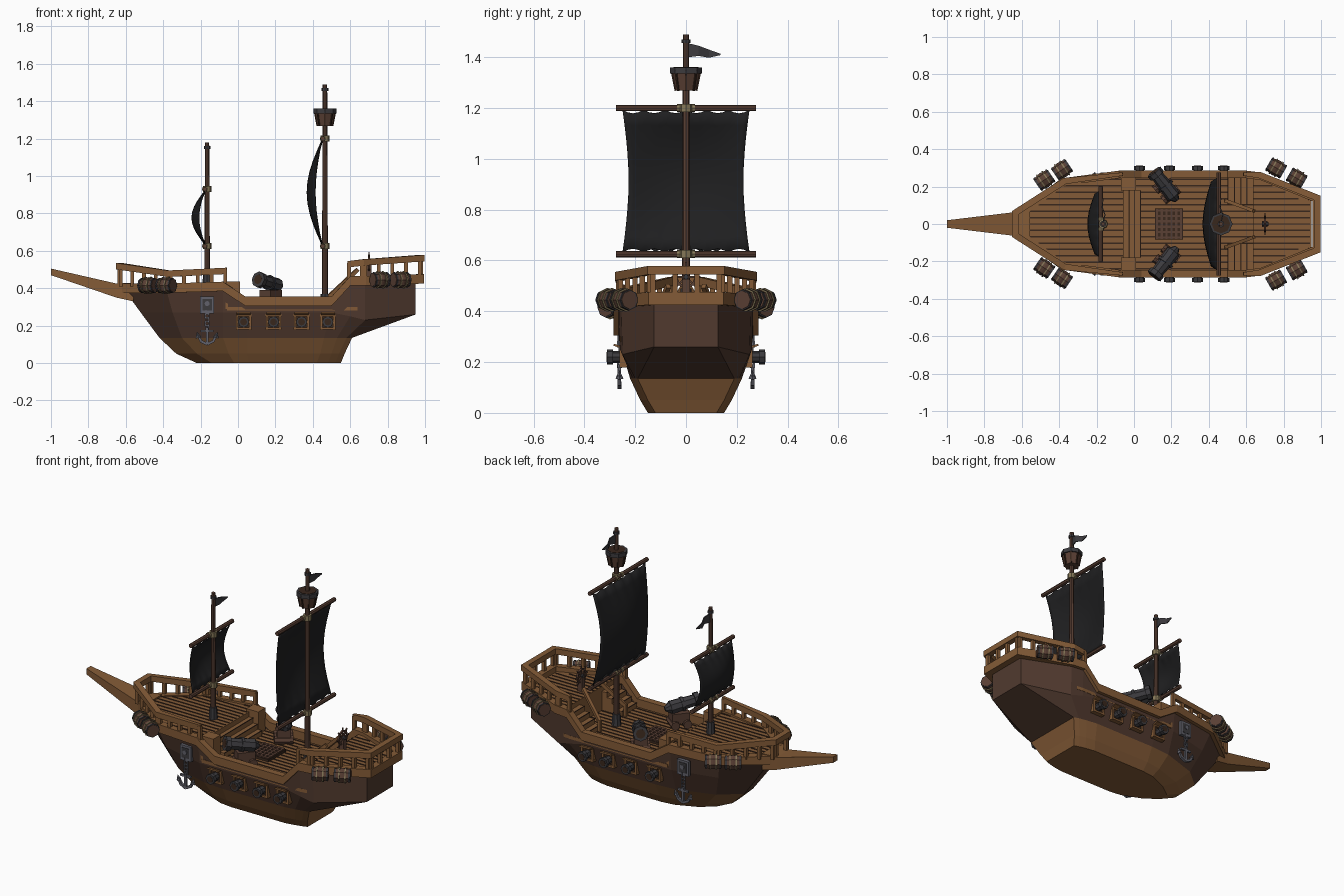
import bpy, bmesh
from math import sin, cos, pi
from mathutils import Vector, Matrix

if "Cube" in bpy.data.objects:
    bpy.data.objects.remove(bpy.data.objects["Cube"])


def material(name, *rgb):
    m = bpy.data.materials.new(name)
    m.use_nodes = True
    m.diffuse_color = (*rgb, 1)
    shader = next(n for n in m.node_tree.nodes if n.type == 'BSDF_PRINCIPLED')
    shader.inputs["Base Color"].default_value = (*rgb, 1)
    return m


light = material("light wood", .23, .105, .038)
dark = material("dark hull wood", .082, .042, .028)
brown = material("mast wood", .1, .05, .034)
seam = material("plank seam", .04, .02, .012)
iron = material("black iron", .045, .043, .048)
steel = material("grey steel", .12, .12, .145)
cloth = material("black cloth", .014, .014, .015)
rope = material("rope", .24, .19, .1)


def finish(name, bm, *mats, smooth=False):
    bmesh.ops.recalc_face_normals(bm, faces=bm.faces)
    mesh = bpy.data.meshes.new(name)
    for f in bm.faces:
        f.smooth = smooth
    bm.to_mesh(mesh)
    bm.free()
    for m in mats:
        mesh.materials.append(m)
    ob = bpy.data.objects.new(name, mesh)
    bpy.context.scene.collection.objects.link(ob)
    return ob


def paint(verts, mat):
    for v in verts:
        for f in v.link_faces:
            f.material_index = mat


def box(bm, center, size, mat=0, rot=Matrix()):
    m = Matrix.Translation(center) @ rot @ Matrix.Diagonal((*size, 1))
    paint(bmesh.ops.create_cube(bm, size=1, matrix=m)["verts"], mat)


def aim(a, b):
    a, b = Vector(a), Vector(b)
    d = b - a
    return (a + b) / 2, d.length, d.to_track_quat('Z', 'Y').to_matrix().to_4x4()


def beam(bm, a, b, w, h, mat=0):
    mid, length, rot = aim(a, b)
    box(bm, mid, (w, h, length), mat, rot)


def tube(bm, a, b, r1, r2=None, mat=0, sides=8):
    mid, length, rot = aim(a, b)
    r = bmesh.ops.create_cone(bm, cap_ends=True, segments=sides, radius1=r1, radius2=r2 or r1,
                              depth=length, matrix=Matrix.Translation(mid) @ rot)
    paint(r["verts"], mat)


def skin(bm, rings, closed=False, caps=(True, True), mat=lambda i: 0):
    vs = [[bm.verts.new(p) for p in ring] for ring in rings]
    n = len(vs[0])
    for i in range(len(vs) if closed else len(vs) - 1):
        lo, hi = vs[i], vs[(i + 1) % len(vs)]
        for j in range(n):
            k = (j + 1) % n
            bm.faces.new((lo[j], lo[k], hi[k], hi[j])).material_index = mat(i)
    if not closed:
        for ring, cap in zip((vs[0], vs[-1]), caps):
            if cap:
                bm.faces.new(ring)


def both_sides(pts):
    return [Vector(p) for p in pts] + [Vector((x, -y, z)) for x, y, z in reversed(pts)]


def sweep(bm, path, inner, outer, lo, hi, closed):
    """Rectangular moulding along a level path, mitred at the corners."""
    rings, n = [], len(path)
    for i, p in enumerate(path):
        before = path[i - 1] if closed or i else None
        after = path[(i + 1) % n] if closed or i < n - 1 else None
        ns = [Vector((a.y - b.y, b.x - a.x, 0)).normalized()
              for a, b in ((before, p), (p, after)) if a and b]
        out = sum(ns, Vector()) / (1 + ns[0].dot(ns[-1]))
        rings.append([p + out * o + Vector((0, 0, z))
                      for o, z in ((inner, lo), (outer, lo), (outer, hi), (inner, hi))])
    skin(bm, rings, closed)


# Hull lofted from the flat keel up to the sheer line
top = list(zip((-.6, -.38, -.08, .04, .5, .6, .68, .95),
               (.06, .225, .265, .265, .265, .265, .255, .125),
               (.38, .38, .39, .31, .31, .42, .42, .43)))
rows = [
    ((-.22, -.14, -.02, .06, .42, .48, .52, .55), (.03, .09, .14, .15, .15, .14, .13, .12), [0] * 8),
    ((-.33, -.22, -.05, .05, .44, .5, .54, .57), (.03, .11, .165, .18, .18, .17, .16, .15), [.05] * 8),
    ((-.42, -.3, -.08, .05, .46, .53, .58, .61), (.04, .14, .21, .22, .22, .21, .2, .19), [.135] * 8),
    ((-.52, -.35, -.08, .04, .5, .6, .68, .95), (.05, .19, .255, .26, .26, .26, .25, .125),
     [.27] * 5 + [.25, .23, .26])]
bm = bmesh.new()
skin(bm, [both_sides(list(zip(*r))) for r in rows] + [both_sides(top)],
     caps=(True, False), mat=lambda i: int(i > 1))
finish("hull", bm, light, dark)

# Rim along the sheer line
bm = bmesh.new()
sweep(bm, both_sides(top[:-1] + [(.975, .135, .43)]), -.02, .02, -.005, .045, True)
finish("rim", bm, light)


def at(x, axis):
    for a, b in zip(top, top[1:]):
        if a[0] <= x <= b[0]:
            return a[axis] + (b[axis] - a[axis]) * (x - a[0]) / (b[0] - a[0])
    return top[0][axis] if x < 0 else top[-1][axis]


# Planked decks
def deck(name, x0, x1, z):
    bm = bmesh.new()
    xs = [x0] + [p[0] for p in top if x0 < p[0] < x1] + [x1]
    outline = both_sides([(x, at(x, 1) - .003, z) for x in xs])
    skin(bm, [[p - Vector((0, 0, .02)) for p in outline], outline])
    for i in range(-7, 8):
        y = i * .034
        run = [x0 + k * .01 for k in range(int((x1 - x0) * 100) + 1)]
        run = [x for x in run if at(x, 1) > abs(y) + .02]
        if len(run) > 2:
            box(bm, ((run[0] + run[-1]) / 2, y, z), (run[-1] - run[0], .008, .006), 1)
    finish(name, bm, light, seam)


deck("bow_deck", -.6, -.06, .42)
deck("waist_deck", -.06, .64, .3)
deck("stern_deck", .64, .95, .445)

# Bulkheads and stairs
bm = bmesh.new()
box(bm, (-.06, 0, .355), (.015, .52, .13))
box(bm, (.645, 0, .37), (.015, .5, .15))
for s in (-1, 1):
    box(bm, (-.03, s * .215, .365), (.08, .07, .14))
finish("bulkheads", bm, light)
bm = bmesh.new()
for i in range(3):
    h = .09 - i * .03
    box(bm, (-.04 + i * .03, 0, .3 + h / 2), (.03, .36, h))
    box(bm, (-.026 + i * .03, 0, .3 + h), (.005, .36, .004), 1)
for s in (-1, 1):
    for i in range(4):
        h = .116 - i * .029
        box(bm, (.62 - i * .034, s * .175, .3 + h / 2), (.034, .14, h))
        box(bm, (.605 - i * .034, s * .175, .3 + h), (.005, .14, .004), 1)
    beam(bm, (.49, s * .125, .36), (.64, s * .07, .5), .018, .02)
    beam(bm, (.49, s * .125, .3), (.49, s * .125, .37), .018, .018)
finish("stairs", bm, light, seam)

# Bowsprit
bm = bmesh.new()
skin(bm, [[(x, -w, lo), (x, w, lo), (x, w, hi), (x, -w, hi)]
          for x, w, lo, hi in ((-.56, .075, .33, .43), (-.65, .062, .35, .425), (-1, .02, .47, .505))])
finish("bowsprit", bm, light)


# Railings
def railing(name, path, counts):
    bm = bmesh.new()
    sweep(bm, path, -.017, .017, -.034, 0, False)
    for a, b, n in zip(path, path[1:], counts):
        for i in range(n + 1):
            p = a.lerp(b, (i + .12) / (n + .24))
            beam(bm, (p.x, p.y, at(p.x, 2) + .03), (p.x, p.y, p.z - .01), .02, .02)
    finish(name, bm, light)


bow_path = both_sides([(-.635, .06, .535), (-.37, .23, .495), (-.06, .267, .51)])
railing("bow_railing", bow_path[3:] + bow_path[:3], (4, 4, 1, 4, 4))
railing("stern_railing", both_sides([(.585, .267, .545), (.67, .262, .555), (.98, .14, .578)]), (1, 4, 3, 4, 1))


# Masts, yards, sails and pennants
def rig(prefix, x, foot, tip, r, yards, half, sail_half, depth):
    bm = bmesh.new()
    tube(bm, (x, 0, foot), (x, 0, tip), r * 1.1, r * .8)
    tube(bm, (x, 0, foot), (x, 0, foot + .07), r * 1.8, r * 1.5, 1)
    tube(bm, (x, 0, tip - .035), (x, 0, tip - .02), r * 1.2, mat=1)
    for z in yards:
        tube(bm, (x, 0, z - .016), (x, 0, z + .016), r * 1.6, mat=2)
    finish(prefix + "_mast", bm, brown, iron, rope)
    bm = bmesh.new()
    for z in yards:
        tube(bm, (x - .012, -half, z), (x - .012, half, z), .0125)
        for s in (-1, 1):
            tube(bm, (x - .012, s * .02, z), (x - .012, s * .035, z), .016, mat=1)
    finish(prefix + "_yards", bm, brown, rope)
    bm = bmesh.new()
    cols, steps = 24, 10
    grid = []
    for i in range(steps + 1):
        v = i / steps
        row = []
        for j in range(cols + 1):
            u = j / cols * 2 - 1
            scallop = .014 * abs(sin(3 * pi * u)) * (1 - 2 * v)
            z = yards[1] + .008 + v * (yards[0] - yards[1] - .016) + scallop * abs(1 - 2 * v) ** 3
            row.append(bm.verts.new((x - .014 - depth * sin(pi * v) * (.45 + .55 * cos(pi * u / 2)),
                                     u * sail_half * (1 - .1 * sin(pi * v)), z)))
        grid.append(row)
    for a, b in zip(grid, grid[1:]):
        for j in range(cols):
            bm.faces.new((a[j], a[j + 1], b[j + 1], b[j]))
    sail = finish(prefix + "_sail", bm, cloth, smooth=True)
    sail.modifiers.new("thickness", 'SOLIDIFY').thickness = .004
    bm = bmesh.new()
    skin(bm, [[(x + d + w, y, tip - lo), (x - d + w, y, tip - lo), (x - d + w, y, tip - hi), (x + d + w, y, tip - hi)]
              for d, w, y, lo, hi in ((.003, 0, .008, .035, .09), (.003, .01, .05, .045, .085),
                                      (.003, -.005, .09, .06, .092), (.002, 0, .135, .076, .082))])
    finish(prefix + "_pennant", bm, iron)


rig("fore", -.165, .42, 1.18, .014, (.93, .625), .2, .18, .07)
rig("main", .465, .3, 1.49, .015, (1.2, .625), .275, .25, .08)

# Lookout basket
bm = bmesh.new()
tube(bm, (.465, 0, 1.268), (.465, 0, 1.345), .042, .056)
tube(bm, (.465, 0, 1.335), (.465, 0, 1.36), .062, mat=1)
tube(bm, (.465, 0, 1.36), (.465, 0, 1.362), .05, mat=2)
for i in range(8):
    c, s = cos(i * pi / 4), sin(i * pi / 4)
    beam(bm, (.465 + .041 * c, .041 * s, 1.268), (.465 + .057 * c, .057 * s, 1.35), .008, .008, 2)
finish("lookout_basket", bm, brown, iron, seam)

# Hatch grating
bm = bmesh.new()
box(bm, (.187, 0, .305), (.15, .165, .02), 1)
for i in range(6):
    t = -.065 + i * .026
    box(bm, (.187 + t, 0, .316), (.012, .16, .012))
    box(bm, (.187, t * 1.1, .316), (.146, .012, .012))
finish("hatch", bm, brown, seam)

# Helm
bm = bmesh.new()
box(bm, (.7, 0, .485), (.03, .03, .08))
tube(bm, (.685, 0, .535), (.72, 0, .535), .01, mat=1)
for i in range(8):
    a, b = i * pi / 4, (i + 1) * pi / 4
    rim = [(.7, .04 * cos(t), .535 + .04 * sin(t)) for t in (a, b)]
    beam(bm, *rim, .01, .01)
    beam(bm, (.7, 0, .535), (.7, .058 * cos(a), .535 + .058 * sin(a)), .007, .007)
finish("helm", bm, brown, iron)

for side, s in (("left", 1), ("right", -1)):
    # Deck cannon on a wheeled carriage
    bm = bmesh.new()
    breech, muzzle = Vector((.21, s * .15, .415)), Vector((.115, s * .27, .445))
    tube(bm, breech, muzzle, .04, .032)
    tube(bm, breech.lerp(muzzle, .9), breech.lerp(muzzle, 1.08), .043)
    tube(bm, breech.lerp(muzzle, .4), breech.lerp(muzzle, .5), .043)
    tube(bm, breech.lerp(muzzle, -.2), breech, .014, .036)
    tube(bm, breech.lerp(muzzle, 1.07), breech.lerp(muzzle, 1.085), .027, mat=2)
    turn = Matrix.Rotation(-s * .9, 4, 'Z')
    base = Vector((.175, s * .185, .36))
    box(bm, base, (.1, .075, .06), 1, turn)
    for i in (-1, 1):
        axle = base + turn @ Vector((i * .035, 0, -.035))
        across = turn @ Vector((0, .052, 0))
        tube(bm, axle - across, axle + across, .025, mat=1)
    finish(side + "_deck_cannon", bm, iron, brown, seam)

    # Gun ports
    bm = bmesh.new()
    for x in (.03, .19, .34, .48):
        box(bm, (x, s * .243, .22), (.07, .02, .07), 2)
        for d in (-.035, .035):
            box(bm, (x + d, s * .247, .22), (.012, .03, .084))
            box(bm, (x, s * .247, .22 + d), (.084, .03, .012))
        beam(bm, (x, s * .25, .258), (x, s * .285, .268), .075, .008)
        tube(bm, (x, s * .23, .22), (x, s * .3, .22), .023, mat=1)
        tube(bm, (x, s * .288, .22), (x, s * .31, .22), .03, mat=1)
        tube(bm, (x, s * .309, .22), (x, s * .312, .22), .019, mat=2)
    finish(side + "_gun_ports", bm, light, iron, seam)

    # Barrels lashed along the hull
    bm = bmesh.new()
    for x, y, z, slope in ((-.48, .235, .415, .6), (-.385, .29, .415, .6),
                           (.76, .3, .445, -.52), (.87, .245, .445, -.52)):
        mid, half = Vector((x, s * y, z)), Vector((cos(slope), s * sin(slope), 0)) * .046
        for e in (-1, 1):
            tube(bm, mid + half * e, mid, .036, .044)
            tube(bm, mid + half * e * .95, mid + half * e * .75, .041, mat=1)
            tube(bm, mid + half * e * .45, mid + half * e * .3, .0465, mat=2)
    finish(side + "_barrels", bm, brown, iron, rope)

    # Anchor with chain and hull plate
    bm = bmesh.new()
    x, y = -.165, s * .262
    box(bm, (x, y - s * .005, .31), (.075, .02, .09))
    box(bm, (x, y + s * .006, .312), (.05, .004, .06), 1)
    tube(bm, (x, y, .318), (x, y + s * .014, .318), .014)
    for i in range(5):
        z = .27 - i * .02
        for d in (-.01, .01):
            off = (d, 0) if i % 2 else (d * .6, d * .6)
            beam(bm, (x + off[0], y + off[1], z - .013), (x + off[0], y + off[1], z + .013), .007, .007)
        box(bm, (x, y, z + .012), (.024, .008, .006))
    beam(bm, (x, y, .19), (x, y, .1), .014, .014)
    beam(bm, (x - .035, y, .172), (x + .035, y, .172), .012, .012)
    for e in (-1, 1):
        beam(bm, (x, y, .1), (x + e * .035, y, .118), .016, .014)
        beam(bm, (x + e * .03, y, .112), (x + e * .05, y, .15), .014, .014)
        tube(bm, (x + e * .046, y, .135), (x + e * .054, y, .165), .016, .002, sides=4)
    finish(side + "_anchor", bm, steel, iron)
